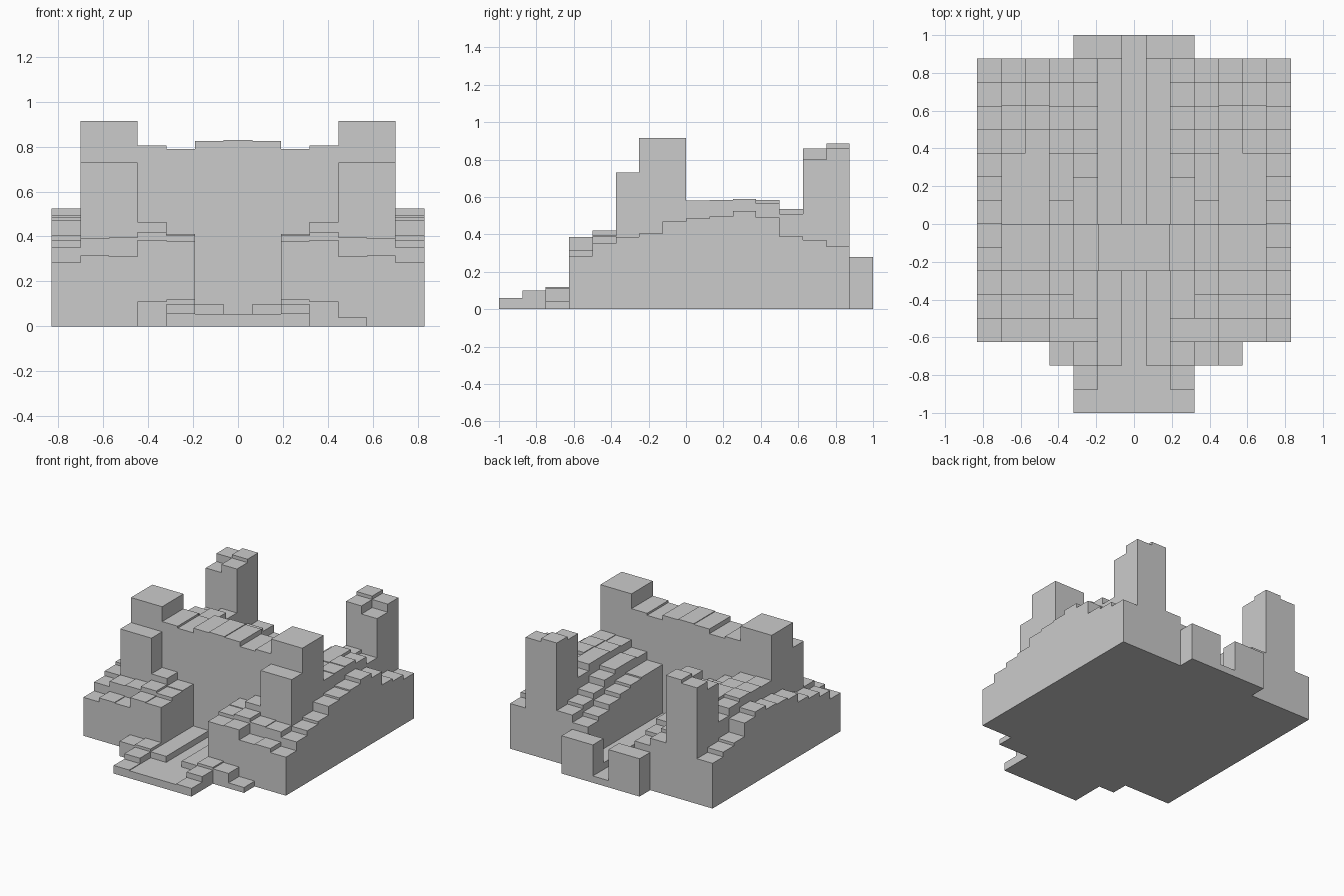
import bpy, bmesh

if "Cube" in bpy.data.objects:
    bpy.data.objects.remove(bpy.data.objects["Cube"])

DX, DY = 1.66 / 13, 0.125   # footprint of one block


def stepped(name, col, row, heights, width=1):
    """Solid strip of blocks running front to back: a stepped side profile extruded in x."""
    x0 = -0.83 + col * DX
    pts = [(-1 + row * DY, 0)]
    for i, h in enumerate(heights):
        y = -1 + (row + i) * DY
        pts += [(y, h), (y + DY, h)]
    pts.append((-1 + (row + len(heights)) * DY, 0))
    clean = [p for i, p in enumerate(pts) if i == 0 or p != pts[i - 1]]
    bm = bmesh.new()
    face = bm.faces.new([bm.verts.new((x0, y, z)) for y, z in clean])
    ext = bmesh.ops.extrude_face_region(bm, geom=[face])
    verts = [v for v in ext["geom"] if isinstance(v, bmesh.types.BMVert)]
    bmesh.ops.translate(bm, verts=verts, vec=(width * DX, 0, 0))
    bmesh.ops.recalc_face_normals(bm, faces=bm.faces)
    me = bpy.data.meshes.new(name)
    bm.to_mesh(me)
    bm.free()
    ob = bpy.data.objects.new(name, me)
    bpy.context.collection.objects.link(ob)
    return ob


def pair(name, col, row, heights):
    """Same strip on the left and right side."""
    stepped(name + "_left", col, row, heights)
    stepped(name + "_right", 12 - col, row, heights)


# Outer terraces: steps rising to the middle and falling to the back
pair("outer_terrace", 0, 3, [.285, .35, .385, .405, .47, .485, .495, .525, .49, .39, .37, .335])

# Tower strips: front terrace, gate tower, rear terrace, rear tower
pair("tower_outer", 1, 3, [.315, .39, .73, .915, .915, .58, .585, .59, .565, .51, .80, .86])
pair("tower_inner", 2, 3, [.31, .395, .73, .915, .915, .575, .58, .585, .585, .535, .86, .885])

# Inner terraces with the gate wall crossing them
pair("inner_terrace", 3, 2, [.11, .385, .42, .465, .805, .805, .52, .53, .53, .50, .45, .41, .385])
pair("court_terrace", 4, 0, [.06, .10, .12, .38, .405, .41, .79, .79,
                             .46, .46, .45, .43, .40, .36, .33, .28])

# Raised kerbs beside the path, ending in the rear gate posts
pair("path_kerb", 5, 0, [.055, .055, .10, .10, .10, .10, .825, .825] + [.10] * 7 + [.28])

# Central path passing up to the gate wall
stepped("central_path", 6, 0, [.055] * 6 + [.83, .83] + [.05] * 8)

# Low loose step at the front right
stepped("low_step", 9 + 1, 2, [.04])
